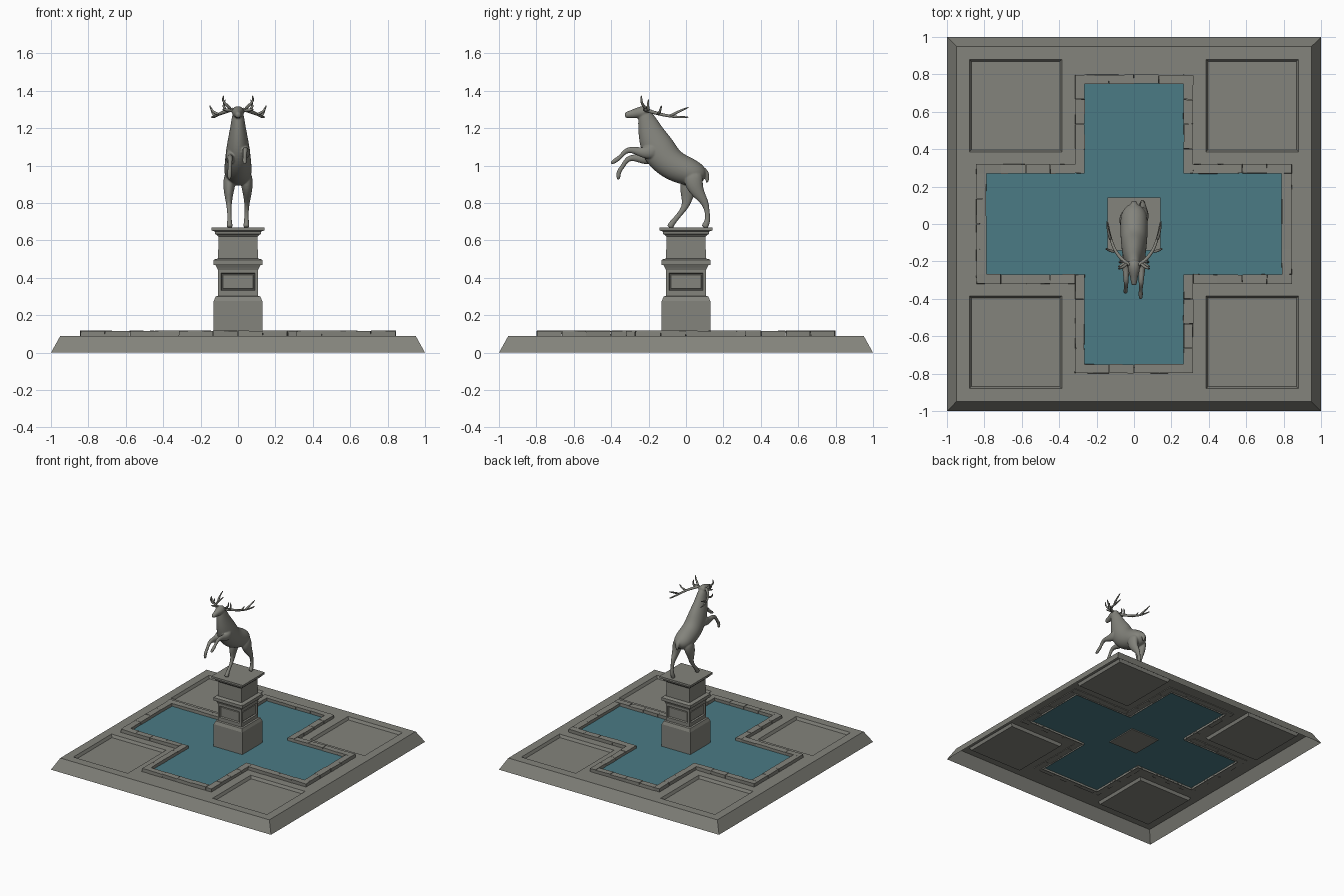
import bpy, bmesh, math, random
from mathutils import Vector

if "Cube" in bpy.data.objects:
    bpy.data.objects.remove(bpy.data.objects["Cube"])

random.seed(4)


def material(name, colour):
    mat = bpy.data.materials.new(name)
    mat.diffuse_color = (*colour, 1)
    mat.use_nodes = True
    mat.node_tree.nodes["Principled BSDF"].inputs["Base Color"].default_value = mat.diffuse_color
    return mat


stone = material("stone_grey", (.227, .227, .2))
water_blue = material("water_blue", (.07, .197, .233))


def finish(bm, name, smooth=None, mat=stone):
    me = bpy.data.meshes.new(name)
    bm.to_mesh(me)
    bm.free()
    me.materials.append(mat)
    ob = bpy.data.objects.new(name, me)
    bpy.context.collection.objects.link(ob)
    if smooth:
        bpy.ops.object.select_all(action='DESELECT')
        ob.select_set(True)
        bpy.context.view_layer.objects.active = ob
        bpy.ops.object.shade_smooth_by_angle(angle=math.radians(smooth))
    return ob


def box(bm, lo, hi, jitter=0.0):
    lo, hi = Vector(lo), Vector(hi)
    vs = bmesh.ops.create_cube(bm, size=1)['verts']
    for v in vs:
        v.co = (lo + hi) / 2 + v.co * (hi - lo)
        v.co += Vector([random.uniform(-jitter, jitter) for _ in range(3)])
    return vs


def tube(bm, pts, sides=12):
    """Loft elliptical rings; each point is x, y, z, sideways radius, in-plane radius."""
    rings = []
    for i, p in enumerate(pts):
        a, b = pts[max(i - 1, 0)], pts[min(i + 1, len(pts) - 1)]
        t = (Vector(b[:3]) - Vector(a[:3])).normalized()
        side = Vector((1, 0, 0))
        side = (side - t * side.dot(t)).normalized()
        up = t.cross(side)
        ring = []
        for k in range(sides):
            w = 2 * math.pi * k / sides
            ring.append(bm.verts.new(Vector(p[:3]) + side * math.cos(w) * p[3] + up * math.sin(w) * p[4]))
        rings.append(ring)
    faces = [bm.faces.new(rings[0][::-1]), bm.faces.new(rings[-1])]
    for r, s in zip(rings, rings[1:]):
        for k in range(sides):
            n = (k + 1) % sides
            faces.append(bm.faces.new((r[k], r[n], s[n], s[k])))
    bmesh.ops.recalc_face_normals(bm, faces=faces)


# Base: hollow sheet with a cross-shaped opening and four sunken panels
def in_panel(x, y):
    return all(0.384 < abs(c) < 0.881 for c in (x, y))


def in_cross(x, y):
    return (abs(x) < .266 and abs(y) < .751) or (abs(y) < .271 and abs(x) < .791)


half_x = [.265, .385, .79, .88, .95]
half_y = [.27, .385, .75, .88, .95]
xs = [-v for v in half_x[::-1]] + half_x
ys = [-v for v in half_y[::-1]] + half_y
bm = bmesh.new()
for x0, x1 in zip(xs, xs[1:]):
    for y0, y1 in zip(ys, ys[1:]):
        cx, cy = (x0 + x1) / 2, (y0 + y1) / 2
        if not in_panel(cx, cy) and not in_cross(cx, cy):
            bm.faces.new([bm.verts.new((x, y, .09)) for x, y in ((x0, y0), (x1, y0), (x1, y1), (x0, y1))])
bmesh.ops.remove_doubles(bm, verts=bm.verts[:], dist=1e-4)
rim = [e for e in bm.edges if e.is_boundary]
new = bmesh.ops.extrude_edge_only(bm, edges=rim)['geom']
for v in [g for g in new if isinstance(g, bmesh.types.BMVert)]:
    x, y = v.co.x, v.co.y
    if max(abs(x), abs(y)) > .94:
        v.co = (x / .95, y / .95, 0)
    elif in_panel(x, y):
        c = Vector((math.copysign(.6325, x), math.copysign(.6325, y), 0))
        v.co = c + (v.co - c) * .955
        v.co.z = .068
    else:
        v.co.z = .075
floor = [e for e in bm.edges if all(abs(v.co.z - .068) < .001 for v in e.verts)]
bmesh.ops.edgeloop_fill(bm, edges=floor)
bmesh.ops.recalc_face_normals(bm, faces=bm.faces[:])
if sum(f.normal.z * f.calc_area() for f in bm.faces) < 0:
    bmesh.ops.reverse_faces(bm, faces=bm.faces[:])
bmesh.ops.dissolve_limit(bm, angle_limit=.01, verts=bm.verts[:], edges=bm.edges[:])
finish(bm, "base")

# Water
bm = bmesh.new()
a, b, c, d = .27, .755, .795, .275
cross = [(a, d), (a, b), (-a, b), (-a, d), (-c, d), (-c, -d), (-a, -d), (-a, -b), (a, -b), (a, -d), (c, -d), (c, d)]
bm.faces.new([bm.verts.new((x, y, .093)) for x, y in cross])
finish(bm, "water", mat=water_blue)

# Kerb stones around the pool
bm = bmesh.new()
for sx in (1, -1):
    for sy in (1, -1):
        for x0, y0, x1, y1, n, axis in ((.265, .27, .315, .797, 4, 1), (.315, .27, .843, .32, 4, 0),
                                        (0, .75, .265, .797, 2, 0), (.79, 0, .843, .27, 2, 1)):
            for i in range(n):
                lo, hi = [x0, y0, .085], [x1, y1, .117]
                step = (hi[axis] - lo[axis]) / n
                lo[axis], hi[axis] = lo[axis] + i * step + .001, lo[axis] + (i + 1) * step - .001
                for v in box(bm, lo, hi, .0022):
                    v.co.x *= sx
                    v.co.y *= sy
bmesh.ops.recalc_face_normals(bm, faces=bm.faces[:])
finish(bm, "kerb_stones")

# Pedestal: square profile (half-width, height) with a sunken panel on each side
profile = [(.13, .085), (.13, .275), (.12, .3), (.108, .304), (.108, .315), (.108, .443), (.113, .455),
           (.12, .468), (.132, .47), (.132, .495), (.122, .5), (.106, .504), (.105, .62), (.112, .628),
           (.122, .634), (.124, .648), (.143, .654), (.143, .67)]
bm = bmesh.new()
rings = [[bm.verts.new((sx * w, sy * w, z)) for sx, sy in ((1, 1), (-1, 1), (-1, -1), (1, -1))] for w, z in profile]
for r, s in zip(rings, rings[1:]):
    for k in range(4):
        bm.faces.new((r[k], r[(k + 1) % 4], s[(k + 1) % 4], s[k]))
bm.faces.new(rings[0][::-1])
bm.faces.new(rings[-1])
bm.normal_update()
panels = [f for f in bm.faces if abs(f.calc_center_median().z - .379) < .01]
for thickness, depth in ((.025, 0), (.006, -.012), (.004, 0), (.004, .006)):
    bmesh.ops.inset_individual(bm, faces=panels, thickness=thickness, depth=depth)
finish(bm, "pedestal")

# Rearing stag: body and neck, head, legs, tail, fused by a remesh
bm = bmesh.new()
body = [(.103, .94, .025, .025), (.085, .948, .052, .05), (.048, .955, .072, .07), (0, .972, .075, .078),
        (-.06, .995, .074, .083), (-.11, 1.035, .07, .09), (-.147, 1.085, .065, .094), (-.173, 1.14, .055, .082),
        (-.193, 1.19, .045, .066), (-.208, 1.24, .036, .052), (-.22, 1.28, .03, .036), (-.22, 1.3, .022, .02)]
tube(bm, [(0,) + p for p in body], 16)
tube(bm, [(0, -.19, 1.288, .018, .016), (0, -.21, 1.288, .034, .034), (0, -.245, 1.285, .034, .033),
          (0, -.28, 1.277, .022, .025), (0, -.31, 1.272, .017, .019), (0, -.329, 1.269, .014, .015)])
tube(bm, [(0, .075, .99, .014, .014), (0, .105, .972, .02, .014), (0, .118, .94, .016, .012), (0, .11, .905, .007, .007)])
legs = [
    # hind right, hind left, fore right, fore left
    [(.04, .038, .97, .035, .055), (.048, .04, .9, .034, .052), (.05, .066, .85, .024, .034),
     (.048, .105, .8, .014, .02), (.046, .114, .75, .011, .013), (.045, .117, .708, .013, .016),
     (.045, .105, .684, .016, .018), (.045, .098, .667, .018, .02)],
    [(-.04, .034, .97, .035, .055), (-.048, .018, .89, .034, .053), (-.05, .005, .84, .023, .036),
     (-.048, .002, .787, .014, .02), (-.046, -.035, .738, .011, .013), (-.045, -.065, .704, .013, .016),
     (-.045, -.08, .684, .016, .017), (-.045, -.088, .667, .017, .02)],
    [(.038, -.15, 1.09, .03, .05), (.042, -.215, 1.062, .024, .034), (.04, -.27, 1.082, .016, .02),
     (.038, -.318, 1.087, .014, .016), (.036, -.347, 1.05, .01, .011), (.036, -.37, 1.032, .013, .014),
     (.036, -.404, 1.01, .011, .011)],
    [(-.038, -.15, 1.07, .03, .05), (-.043, -.21, 1.03, .024, .034), (-.043, -.265, 1.042, .016, .02),
     (-.042, -.313, 1.042, .014, .016), (-.043, -.338, .995, .01, .011), (-.045, -.362, .968, .013, .014),
     (-.046, -.362, .922, .011, .011)]]
for leg in legs:
    tube(bm, leg)
for s in (1, -1):  # ears
    tube(bm, [(s * .02, -.205, 1.293, .008, .008), (s * .05, -.215, 1.297, .016, .012), (s * .09, -.23, 1.3, .004, .004)], 8)
stag = finish(bm, "stag", 180)
m = stag.modifiers.new("round", 'SUBSURF')
m.levels = m.render_levels = 2
m = stag.modifiers.new("fuse", 'REMESH')
m.mode = 'VOXEL'
m.voxel_size = .0045
m.use_smooth_shade = True
m = stag.modifiers.new("soften", 'SMOOTH')
m.iterations = 3

# Antlers: main beam and tines, mirrored
antler = [
    [(.02, -.222, 1.305), (.055, -.2, 1.292), (.1, -.15, 1.278), (.122, -.09, 1.264), (.136, -.03, 1.258), (.142, .018, 1.26)],
    [(.035, -.21, 1.298), (.06, -.232, 1.325), (.085, -.24, 1.345), (.076, -.238, 1.378)],
    [(.055, -.2, 1.29), (.085, -.205, 1.315), (.066, -.2, 1.358)],
    [(.1, -.15, 1.275), (.138, -.14, 1.285), (.152, -.13, 1.325)],
    [(.122, -.09, 1.262), (.138, -.05, 1.285), (.146, .02, 1.315)]]
bm = bmesh.new()
for s in (1, -1):
    for i, path in enumerate(antler):
        r = .0125 if i == 0 else .0105
        n = len(path) - 1
        tube(bm, [(s * x, y, z) + (r * (1 - .6 * k / n),) * 2 for k, (x, y, z) in enumerate(path)], 8)
antlers = finish(bm, "antlers", 180)
m = antlers.modifiers.new("round", 'SUBSURF')
m.levels = m.render_levels = 1
